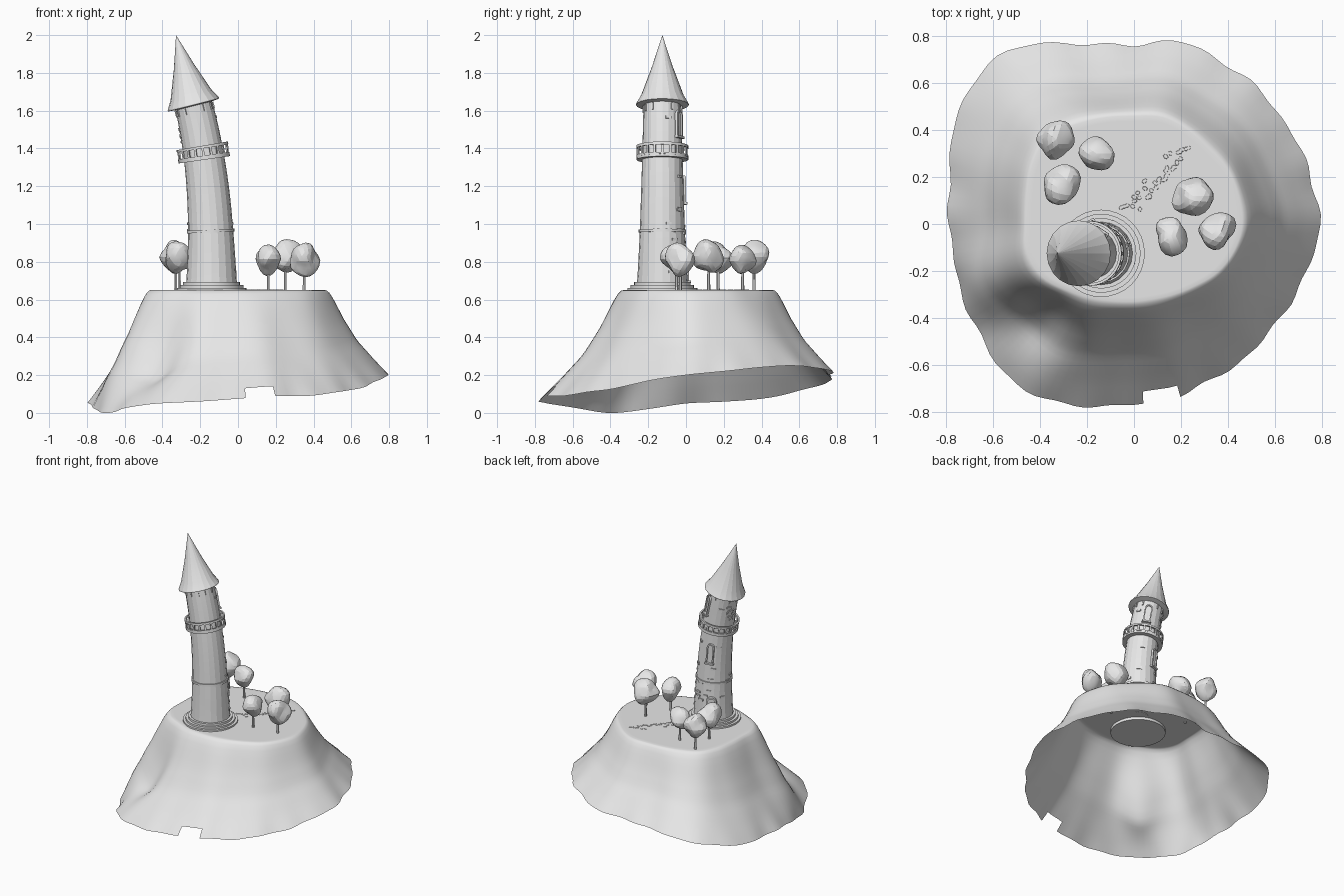
import bpy, bmesh, math, random
from mathutils import Vector, Matrix, noise

random.seed(4)
cube = bpy.data.objects.get("Cube")
if cube:
    bpy.data.objects.remove(cube)

stone = bpy.data.materials.new("plain_grey")
stone.use_nodes = True
stone.diffuse_color = (0.8, 0.8, 0.8, 1)
stone.node_tree.nodes["Principled BSDF"].inputs["Base Color"].default_value = (0.8, 0.8, 0.8, 1)

GROUND = 0.65
TOP = 0.98   # height above ground where the tower stops bending


def finish(bm, name, smooth=None):
    bmesh.ops.recalc_face_normals(bm, faces=bm.faces[:])
    mesh = bpy.data.meshes.new(name)
    bm.to_mesh(mesh)
    bm.free()
    mesh.materials.append(stone)
    obj = bpy.data.objects.new(name, mesh)
    bpy.context.collection.objects.link(obj)
    if smooth:
        bpy.ops.object.select_all(action='DESELECT')
        obj.select_set(True)
        bpy.context.view_layer.objects.active = obj
        bpy.ops.object.shade_smooth_by_angle(angle=math.radians(smooth))


def loop_value(values, angle):
    """Smooth periodic interpolation of evenly spaced values."""
    n = len(values)
    f = (angle / math.tau * n) % n
    i, t = int(f), f - int(f)
    a, b, c, d = (values[(i + k) % n] for k in (-1, 0, 1, 2))
    return b + 0.5 * t * (c - a + t * (2*a - 5*b + 4*c - d + t * (3*(b - c) + d - a)))


def step_value(points, x):
    for (x0, y0), (x1, y1) in zip(points, points[1:]):
        if x <= x1:
            return y0 + (y1 - y0) * (x - x0) / (x1 - x0)
    return points[-1][1]


# Hill: open shell from the flat top down to a wavy rim
RIM = [.79, .78, .775, .78, .785, .80, .765, .79, .885, .92, .875, .815,
       .785, .785, .80, .83, .845, .80, .77, .755, .74, .74, .74, .765]
RIM_Z = [.20, .22, .24, .25, .24, .22, .20, .19, .17, .13, .08, .06,
         .05, .02, .0, .03, .05, .06, .075, .09, .09, .11, .13, .17]
PLATEAU = [.46, .46, .46, .45, .46, .47, .46, .47, .49, .52, .50, .47,
           .46, .47, .45, .40, .365, .34, .33, .33, .345, .37, .41, .44]
SLOPE = [(0, 0), (.03, .006), (.07, .035), (.12, .095), (.3, .36), (.5, .6), (.78, .83), (1, 1)]


def hill_point(angle, s):
    edge = loop_value(PLATEAU, angle)
    if s <= 0:
        r, z = edge * (1 + s), GROUND
    else:
        bump = math.sin(angle * 23) + math.sin(angle * 14 + 2)
        r = edge + s * (loop_value(RIM, angle) - edge) + .005 * bump * s ** 4
        # gentle ribs, and a ridge beside the hollow
        r += .006 * math.sin(angle * 9 + 1) * math.sin(math.pi * s)
        r += .05 * math.exp(-((angle - 3.5) / .25) ** 2) * math.sin(math.pi * s)
        z = GROUND - step_value(SLOPE, s) * (GROUND - loop_value(RIM_Z, angle))
    x, y = r * math.cos(angle), r * math.sin(angle)
    # scooped hollow in the front corner
    dist2 = (x + .40) ** 2 + (y + .42) ** 2
    z -= 0.1 * math.exp(-dist2 / 0.018) * min(1, max(0, s) * 4)
    return Vector((x, y, z))


bm = bmesh.new()
SEG = 120
levels = [-.6, -.2, -.05, 0, .03, .07] + [.12 + .88 * i / 15 for i in range(16)]
rings = [[bm.verts.new(hill_point(math.tau * k / SEG, s)) for k in range(SEG)] for s in levels]
bm.faces.new(rings[0])
for a, b in zip(rings, rings[1:]):
    for k in range(SEG):
        j = (k + 1) % SEG
        bm.faces.new((a[k], b[k], b[j], a[j]))
# square notch in the front rim
notch = [f for f in bm.faces if .04 < f.calc_center_median().x < .2
         and f.calc_center_median().y < 0 and f.calc_center_median().z < .14]
bmesh.ops.delete(bm, geom=notch, context='FACES')
finish(bm, "hill", 60)


# Tower pieces are made upright, then leaned along a curved axis
def lean(p):
    t = max(0, min(p.z, TOP))
    a = math.atan(.26 * t ** 1.6)
    axis = Vector((-math.sin(a), 0, math.cos(a)))
    centre = Vector((-.14 - .1 * t ** 2.6, -.125, GROUND + t)) + axis * (p.z - t)
    return centre + Vector((math.cos(a), 0, math.sin(a))) * p.x + Vector((0, p.y, 0))


def finish_tower(bm, name, smooth=None):
    for v in bm.verts:
        v.co = lean(v.co)
    finish(bm, name, smooth)


def lathe(name, profile, seg=20, smooth=None, closed=False):
    bm = bmesh.new()
    rows = []
    for r, h in profile:
        if r == 0:
            rows.append([bm.verts.new((0, 0, h))] * seg)
        else:
            rows.append([bm.verts.new((r * math.cos(math.tau * k / seg),
                                       r * math.sin(math.tau * k / seg), h)) for k in range(seg)])
    pairs = list(zip(rows, rows[1:])) + ([(rows[-1], rows[0])] if closed else [])
    for a, b in pairs:
        for k in range(seg):
            j = (k + 1) % seg
            bm.faces.new(list(dict.fromkeys((a[k], a[j], b[j], b[k]))))
    finish_tower(bm, name, smooth)


def band(name, inner, outer, low, high, seg=32):
    lathe(name, [(inner, low), (outer, low), (outer, high), (inner, high)], seg, 30, True)


BODY = [(0, .137), (.1, .13), (.32, .119), (.7, .107), (TOP, .1)]
lathe("tower_wall", [(step_value(BODY, TOP * i / 16), TOP * i / 16) for i in range(17)], 20, 12)
lathe("base_steps", [(0, -.02), (.186, -.02), (.186, .012), (.168, .012), (.168, .026),
                     (.15, .026), (.15, .042), (.13, .042)], 32, 30)
band("wall_band", .11, .126, .305, .32)
band("balcony_floor", .1, .137, .69, .702)
band("balcony_rail", .127, .138, .75, .764)
band("balcony_curb", .128, .138, .702, .712)
lathe("roof", [(.09, .975), (.14, .98), (.14, .986), (.112, 1.035), (.055, 1.19), (0, 1.3615)], 20, 12)


def blocks(name, items):
    """Boxes on the wall: angle, height, radius, depth, width, tall."""
    bm = bmesh.new()
    for angle, h, r, depth, width, tall in items:
        m = (Matrix.Rotation(angle, 4, 'Z') @ Matrix.Translation((r, 0, h))
             @ Matrix.Diagonal((depth, width, tall, 1)))
        bmesh.ops.create_cube(bm, size=1, matrix=m)
    finish_tower(bm, name)


blocks("balcony_posts", [(math.tau * k / 20, .73, .132, .008, .012, .045) for k in range(20)])
blocks("eave_brackets", [(math.tau * k / 12, .955, .101, .01, .008, .035) for k in range(12)])

bricks = []
for k in range(38):
    h = random.uniform(.06, .93)
    if not .66 < h < .79:
        angle = math.radians(random.uniform(15, 190))
        bricks.append((angle, h, step_value(BODY, h), .009, random.uniform(.028, .042), .013))
blocks("raised_bricks", bricks)


# Arched openings: raised frame, inner panel and sill
def arch(w, h):
    curve = [(w * math.cos(math.pi * k / 8), h - w + w * math.sin(math.pi * k / 8)) for k in range(9)]
    return [(w, 0)] + curve + [(-w, 0)]


def opening(name, h, w, tall, degrees):
    bm = bmesh.new()
    r = step_value(BODY, h)
    angle = math.radians(degrees)
    turn = Matrix.Rotation(angle, 3, 'Z')
    outer, inner = arch(w, tall), arch(w * .68, tall - w * .32)

    def row(points, depth):
        return [bm.verts.new(turn @ Vector((r + depth, u, h + v))) for u, v in points]
    loops = [row(outer, -.02), row(outer, .008), row(inner, .008), row(inner, -.002)]
    for a, b in zip(loops, loops[1:]):
        for k in range(len(a) - 1):
            bm.faces.new((a[k], a[k + 1], b[k + 1], b[k]))
    bm.faces.new(loops[-1])
    finish_tower(bm, name)
    blocks(name + "_sill", [(angle, h, r + .002, .026, w * 2.4, .012)])


opening("door", .045, .036, .17, 118)
opening("middle_window", .46, .026, .15, 105)
opening("upper_window", .80, .026, .14, 57)

# Stone path across the hilltop
bm = bmesh.new()
start, end = Vector((-.03, .05, GROUND)), Vector((.215, .34, GROUND))
side = Vector((.76, -.65, 0))
for k in range(34):
    p = start.lerp(end, k / 33) + side * random.uniform(-.035, .035)
    m = (Matrix.Translation(p) @ Matrix.Rotation(random.uniform(0, 3), 4, 'Z')
         @ Matrix.Diagonal((random.uniform(.01, .015), .01, .003, 1)))
    bmesh.ops.create_cone(bm, cap_ends=True, segments=6, radius1=1, radius2=.8, depth=2, matrix=m)
finish(bm, "path_stones")

# Trees: thin trunks with lumpy crowns, each with its own size
TREES = [(-.33, .36, .825, .08), (-.16, .30, .805, .074), (-.31, .17, .82, .08),
         (.25, .12, .83, .082), (.16, -.05, .815, .075), (.35, -.03, .805, .078)]
for n, (x, y, z, radius) in enumerate(TREES, 1):
    bm = bmesh.new()
    bmesh.ops.create_cone(bm, cap_ends=True, segments=6, radius1=.009, radius2=.006,
                          depth=z - GROUND + .01,
                          matrix=Matrix.Translation((x, y, (z + GROUND) / 2 - .005)))
    finish(bm, f"tree_trunk_{n}")
    bm = bmesh.new()
    bmesh.ops.create_icosphere(bm, subdivisions=3, radius=1)
    for v in bm.verts:
        d = v.co.copy()
        size = 1 + .35 * noise.noise(d * .9 + Vector((n * 3.7, n, 0)))
        taper = 1 + .2 * min(0, d.z)
        v.co = Vector((d.x * taper, d.y * taper, d.z * 1.05)) * size * radius + Vector((x, y, z))
    finish(bm, f"tree_crown_{n}", 14)
